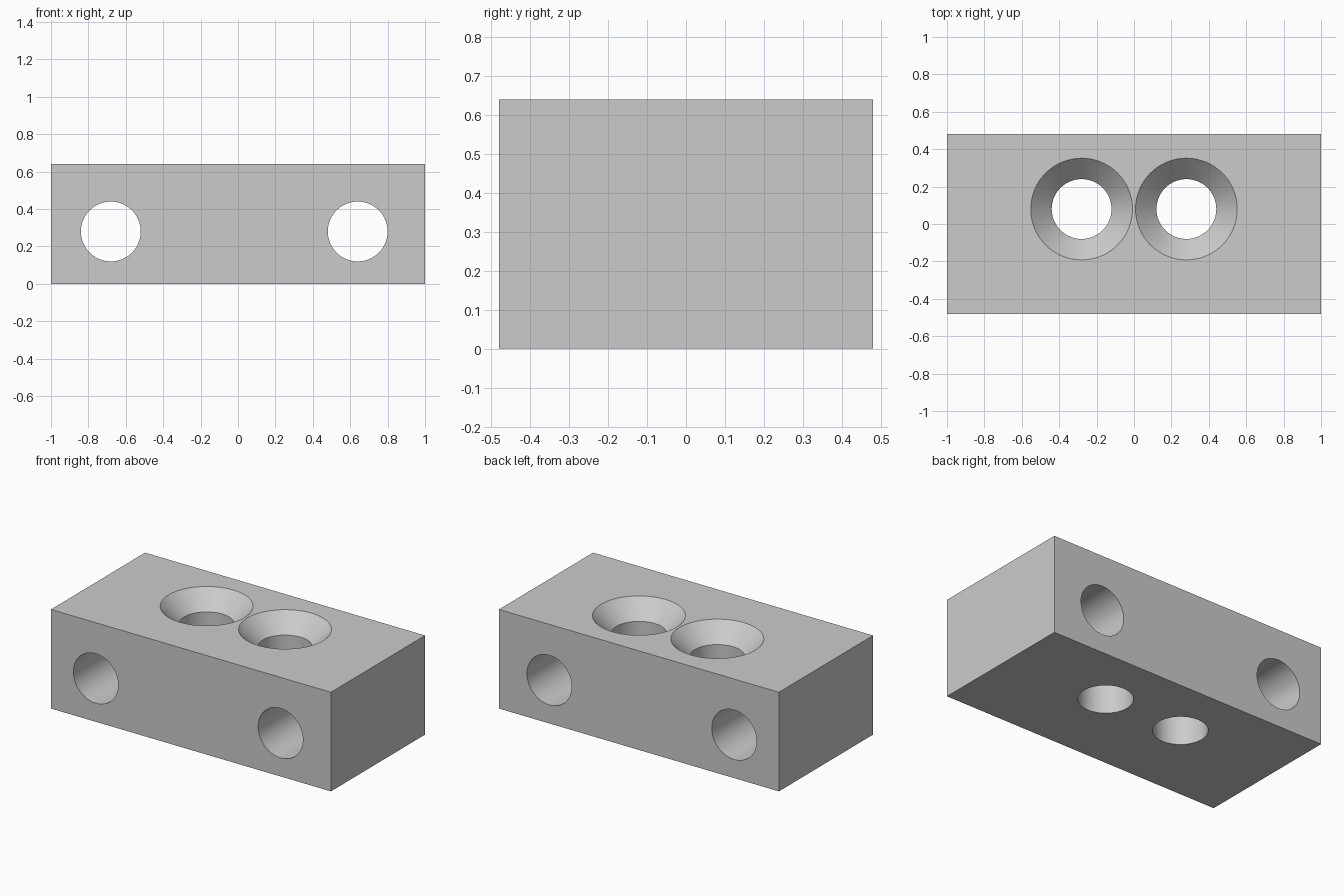
import bpy, bmesh, math
from mathutils import Matrix, Vector

cube = bpy.data.objects.get("Cube")
if cube:
    bpy.data.objects.remove(cube, do_unlink=True)

WIDTH, DEPTH, HEIGHT = 2.0, 0.96, 0.64
HOLE_R, SINK_R = 0.16, 0.272
SINK_Z = HEIGHT - (SINK_R - HOLE_R)   # 45 degree countersink
EXTRA = 0.1                           # cutter overshoot
SIDES = 64

grey = bpy.data.materials.new("light_grey")
grey.use_nodes = True
colour = (0.6, 0.6, 0.6, 1)
grey.diffuse_color = colour
grey.node_tree.nodes["Principled BSDF"].inputs["Base Color"].default_value = colour


def new_object(name, bm):
    bmesh.ops.recalc_face_normals(bm, faces=bm.faces)
    mesh = bpy.data.meshes.new(name)
    bm.to_mesh(mesh)
    bm.free()
    mesh.materials.append(grey)
    obj = bpy.data.objects.new(name, mesh)
    bpy.context.collection.objects.link(obj)
    return obj


def turned_cutter(name, profile, matrix):
    """Solid of revolution about z from (radius, height) pairs."""
    bm = bmesh.new()
    rings = []
    for r, z in profile:
        ring = [bm.verts.new((r * math.cos(a), r * math.sin(a), z))
                for a in (math.tau * i / SIDES for i in range(SIDES))]
        rings.append(ring)
    for low, high in zip(rings, rings[1:]):
        for i in range(SIDES):
            j = (i + 1) % SIDES
            bm.faces.new((low[i], low[j], high[j], high[i]))
    bm.faces.new(rings[0])
    bm.faces.new(rings[-1])
    bm.transform(matrix)
    obj = new_object(name, bm)
    obj.hide_render = True
    return obj


# Solid block
bm = bmesh.new()
bmesh.ops.create_cube(bm, size=1)
bm.transform(Matrix.Translation((0, 0, HEIGHT / 2)) @ Matrix.Diagonal((WIDTH, DEPTH, HEIGHT, 1)))
block = new_object("drilled_block", bm)

# Countersunk holes from the top
cutters = []
sunk = [(HOLE_R, -EXTRA), (HOLE_R, SINK_Z), (SINK_R + EXTRA, HEIGHT + EXTRA)]
for x in (-0.28, 0.28):
    cutters.append(turned_cutter("countersunk_hole_cutter", sunk, Matrix.Translation((x, 0.08, 0))))

# Plain holes running front to back
reach = DEPTH / 2 + EXTRA
plain = [(HOLE_R, -reach), (HOLE_R, reach)]
for x in (-0.68, 0.64):
    place = Matrix.Translation((x, 0, 0.28)) @ Matrix.Rotation(math.pi / 2, 4, "X")
    cutters.append(turned_cutter("cross_hole_cutter", plain, place))

# Drill the block, then discard the cutters
for cutter in cutters:
    mod = block.modifiers.new("drill", "BOOLEAN")
    mod.operation = "DIFFERENCE"
    mod.solver = "EXACT"
    mod.object = cutter
bpy.context.view_layer.objects.active = block
block.select_set(True)
for mod in list(block.modifiers):
    bpy.ops.object.modifier_apply(modifier=mod.name)
for cutter in cutters:
    bpy.data.objects.remove(cutter, do_unlink=True)

# Smooth hole walls with crisp rims
bpy.ops.object.shade_smooth_by_angle(angle=math.radians(30))
